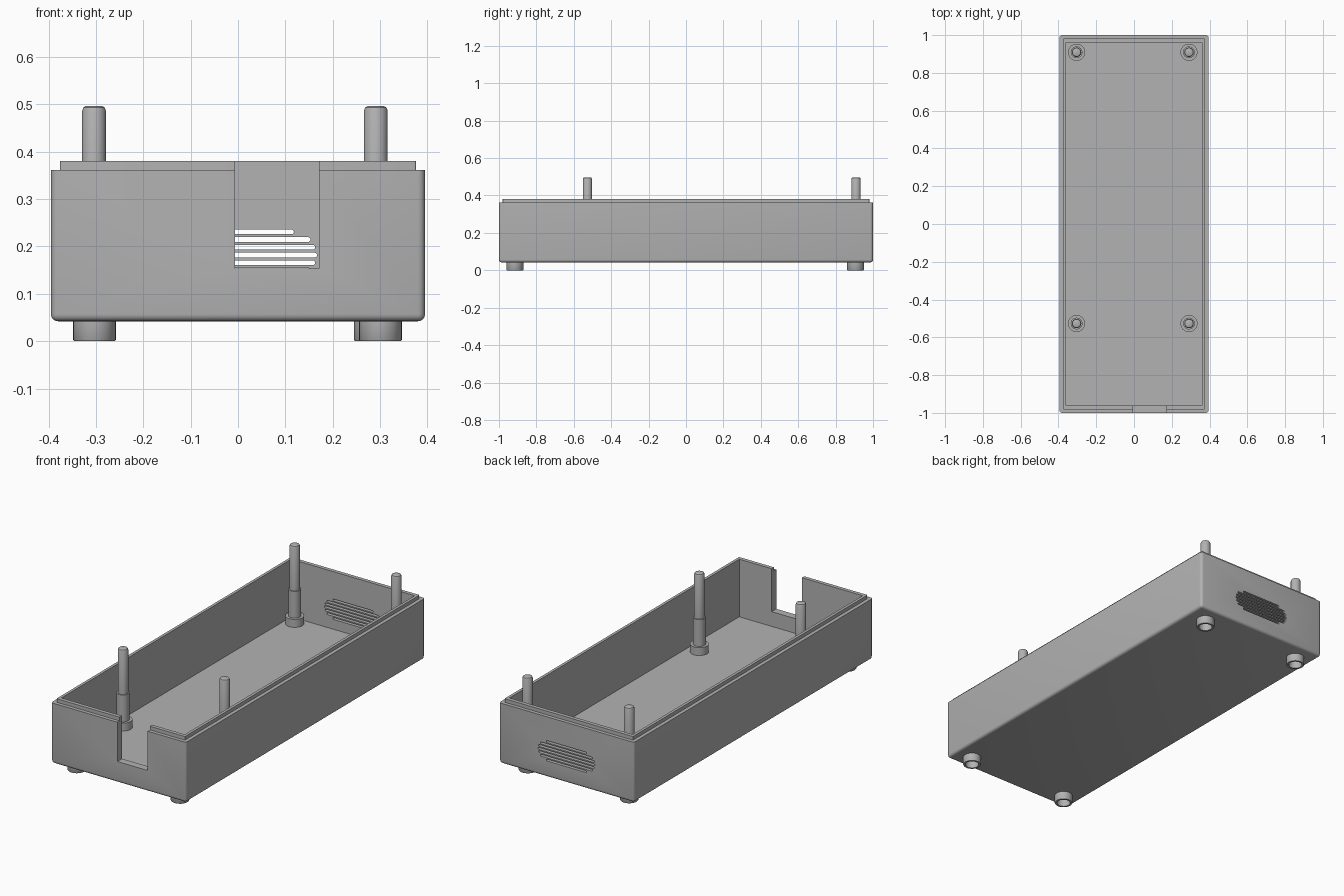
import bpy, bmesh, math
from mathutils import Vector

cube = bpy.data.objects.get("Cube")
if cube:
    bpy.data.objects.remove(cube, do_unlink=True)

grey = bpy.data.materials.new("matte grey")
grey.use_nodes = True
GREY = (0.45, 0.45, 0.45, 1)
grey.diffuse_color = GREY
grey.node_tree.nodes["Principled BSDF"].inputs["Base Color"].default_value = GREY


def finish(name, bm):
    bmesh.ops.recalc_face_normals(bm, faces=bm.faces)
    mesh = bpy.data.meshes.new(name)
    bm.to_mesh(mesh)
    bm.free()
    mesh.materials.append(grey)
    obj = bpy.data.objects.new(name, mesh)
    bpy.context.collection.objects.link(obj)
    return obj


def smooth(obj):
    bpy.ops.object.select_all(action='DESELECT')
    obj.select_set(True)
    bpy.context.view_layer.objects.active = obj
    bpy.ops.object.shade_smooth_by_angle(angle=math.radians(35))


def box(name, low, high, radius=0, pick=None, segments=4):
    """Box between two corners; edges accepted by pick(direction, middle) are rounded."""
    low, high = Vector(low), Vector(high)
    bm = bmesh.new()
    bmesh.ops.create_cube(bm, size=1)
    for v in bm.verts:
        v.co = Vector([(low[i] + high[i]) / 2 + v.co[i] * (high[i] - low[i]) for i in range(3)])
    if radius:
        chosen = []
        for e in bm.edges:
            a, b = (v.co for v in e.verts)
            if pick((b - a).normalized(), (a + b) / 2):
                chosen.append(e)
        bmesh.ops.bevel(bm, geom=chosen, offset=radius, segments=segments,
                        profile=0.5, affect='EDGES')
    return finish(name, bm)


def lathe(name, profile, x, y, closed=False, steps=32):
    """Spin (radius, z) points around a vertical axis at x, y."""
    bm = bmesh.new()
    verts = [bm.verts.new((r, 0, z)) for r, z in profile]
    edges = [bm.edges.new(pair) for pair in zip(verts, verts[1:])]
    if closed:
        edges.append(bm.edges.new((verts[-1], verts[0])))
    bmesh.ops.spin(bm, geom=verts + edges, axis=(0, 0, 1), cent=(0, 0, 0),
                   angle=math.tau, steps=steps)
    bmesh.ops.remove_doubles(bm, verts=bm.verts, dist=1e-5)
    bmesh.ops.translate(bm, verts=bm.verts, vec=(x, y, 0))
    obj = finish(name, bm)
    smooth(obj)
    return obj


def combine(target, others, operation):
    """Apply booleans to the target and remove the helper solids."""
    for other in others:
        mod = target.modifiers.new("cut", 'BOOLEAN')
        mod.operation, mod.solver, mod.object = operation, 'EXACT', other
        other.hide_render = True
    graph = bpy.context.evaluated_depsgraph_get()
    result = bpy.data.meshes.new_from_object(target.evaluated_get(graph))
    target.modifiers.clear()
    target.data = result
    for other in others:
        bpy.data.objects.remove(other, do_unlink=True)


# Outer tray with rounded sides and underside, plus the stepped rim
X, Y, BASE, RIM, TOP, FLOOR = 0.395, 1.0, 0.042, 0.362, 0.381, 0.076
body = box("tray_body", (-X, -Y, BASE), (X, Y, RIM), 0.015,
           lambda d, m: abs(d.z) > 0.9 or m.z < BASE + 0.01)
lip = box("rim_lip", (-0.376, -0.981, 0.2), (0.376, 0.981, TOP), 0.004,
          lambda d, m: abs(d.z) > 0.9)
combine(body, [lip], 'UNION')

# Hollow interior, front cable notch and rear vent slots
cavity = box("cavity", (-0.361, -0.961, FLOOR), (0.361, 0.961, 0.6))
notch = box("notch", (-0.006, -1.1, 0.154), (0.171, -0.9, 0.6))
cutters = [cavity, notch]
for i, half in enumerate((0.118, 0.153, 0.163, 0.167, 0.163, 0.153, 0.118)):
    z = 0.182 + (3 - i) * 0.0163
    cutters.append(box("vent_slot", (-half, 0.9, z - 0.005), (half, 1.1, z + 0.005), 0.0048,
                       lambda d, m: abs(d.y) > 0.9, 3))
combine(body, cutters, 'DIFFERENCE')
smooth(body)

# Stepped mounting posts
post = [(0, FLOOR - 0.01), (0.045, FLOOR - 0.01), (0.045, 0.118), (0.031, 0.118), (0.031, 0.26),
        (0.025, 0.26), (0.025, 0.487), (0.022, 0.494), (0.016, 0.497), (0, 0.497)]
for end, y in (("front", -0.527), ("back", 0.909)):
    for side, x in (("right", -0.304), ("left", 0.291)):
        lathe(f"{end}_{side}_post", post, x, y)

# Hollow round feet
foot = [(0.033, BASE + 0.005), (0.033, 0), (0.043, 0), (0.045, 0.003), (0.045, BASE + 0.005)]
for end, side, x, y in (("front", "right", -0.303, -0.915), ("front", "left", 0.301, -0.915),
                        ("back", "right", -0.303, 0.907), ("back", "left", 0.29, 0.907)):
    lathe(f"{end}_{side}_foot", foot, x, y, closed=True)
